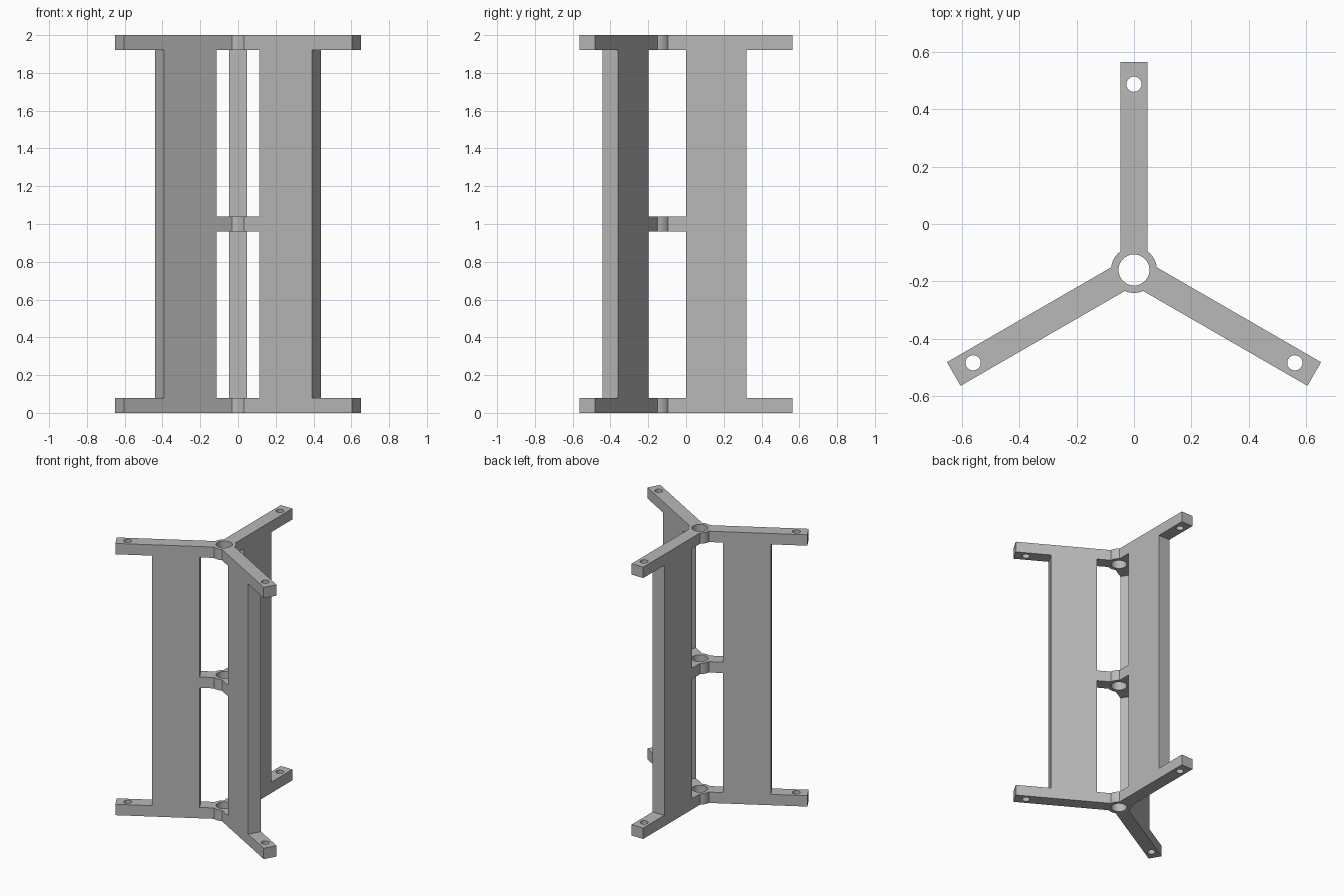
import bpy, bmesh
from math import asin, cos, sin, pi, tau, radians
from mathutils import Vector, Matrix

if "Cube" in bpy.data.objects:
    bpy.data.objects.remove(bpy.data.objects["Cube"], do_unlink=True)

AXIS = Vector((0, -0.16, 0))      # hub axis
HALF_WIDTH, THICK, HEIGHT = 0.0475, 0.08, 2.0
HUB_R, BORE_R, HOLE_R = 0.08, 0.054, 0.0265
ARM_END, HOLE_AT = 0.725, 0.647
BLADE_IN, BLADE_OUT = 0.16, 0.48
ARM_ANGLES = [pi / 2 + i * tau / 3 for i in range(3)]

grey = bpy.data.materials.new("light grey")
grey.use_nodes = True
colour = (0.48, 0.48, 0.48, 1)
grey.diffuse_color = colour
grey.node_tree.nodes["Principled BSDF"].inputs["Base Color"].default_value = colour


def polar(r, a):
    return Vector((r * cos(a), r * sin(a), 0))


def circle(centre, r, n=40):
    return [centre + polar(r, i * tau / n) for i in range(n)]


def select_only(ob):
    bpy.ops.object.select_all(action='DESELECT')
    ob.select_set(True)
    bpy.context.view_layer.objects.active = ob


def spider(name, z, reach, end_holes):
    """Three-armed plate with a round hub, bored through."""
    step = asin(HALF_WIDTH / HUB_R)
    outline = []
    for a in ARM_ANGLES:
        along, side = polar(1, a), polar(HALF_WIDTH, a + pi / 2)
        outline += [along * reach - side, along * reach + side]
        arc = tau / 3 - 2 * step
        outline += [polar(HUB_R, a + step + arc * i / 8) for i in range(9)]
    loops = [outline, circle(Vector(), BORE_R)]
    if end_holes:
        loops += [circle(polar(HOLE_AT, a), HOLE_R, 32) for a in ARM_ANGLES]
    curve = bpy.data.curves.new(name, 'CURVE')
    curve.dimensions, curve.fill_mode, curve.extrude = '2D', 'BOTH', THICK / 2
    for pts in loops:
        sp = curve.splines.new('POLY')
        sp.points.add(len(pts) - 1)
        for p, co in zip(sp.points, pts):
            p.co = (co.x, co.y, 0, 1)
        sp.use_cyclic_u = True
    ob = bpy.data.objects.new(name, curve)
    bpy.context.collection.objects.link(ob)
    select_only(ob)
    bpy.ops.object.convert(target='MESH')
    ob = bpy.context.object
    bm = bmesh.new()
    bm.from_mesh(ob.data)
    bmesh.ops.remove_doubles(bm, verts=bm.verts, dist=1e-5)
    bmesh.ops.recalc_face_normals(bm, faces=bm.faces)
    bmesh.ops.translate(bm, verts=bm.verts, vec=AXIS + Vector((0, 0, z)))
    bm.to_mesh(ob.data)
    bm.free()
    return ob


def blade(name, angle):
    """Upright wall standing on one arm."""
    bm = bmesh.new()
    size = (BLADE_OUT - BLADE_IN, 2 * HALF_WIDTH, HEIGHT - 2 * THICK)
    place = (Matrix.Translation(AXIS) @ Matrix.Rotation(angle, 4, 'Z')
             @ Matrix.Translation(((BLADE_IN + BLADE_OUT) / 2, 0, HEIGHT / 2))
             @ Matrix.Diagonal((*size, 1)))
    bmesh.ops.create_cube(bm, size=1, matrix=place)
    me = bpy.data.meshes.new(name)
    bm.to_mesh(me)
    bm.free()
    ob = bpy.data.objects.new(name, me)
    bpy.context.collection.objects.link(ob)
    return ob


# End plates, middle spacer and the three walls
parts = [
    spider("bottom_plate", THICK / 2, ARM_END, True),
    spider("middle_spacer", HEIGHT / 2, BLADE_IN, False),
    spider("top_plate", HEIGHT - THICK / 2, ARM_END, True),
]
parts += [blade(n, a) for n, a in zip(("back_wall", "right_wall", "left_wall"), ARM_ANGLES)]

for ob in parts:
    ob.data.materials.clear()
    ob.data.materials.append(grey)
    select_only(ob)
    bpy.ops.object.shade_smooth_by_angle(angle=radians(25))
